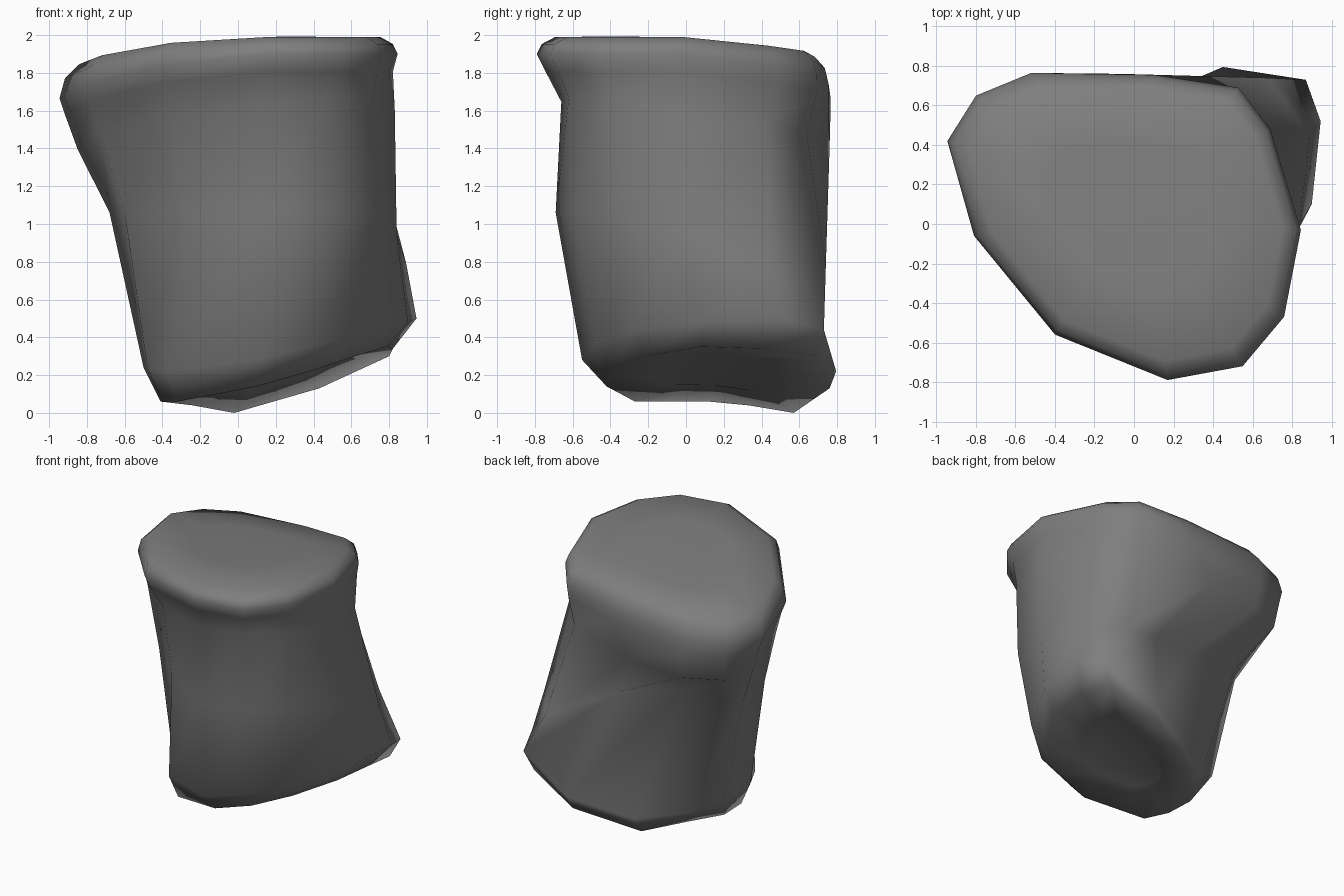
import bpy, bmesh
from mathutils import Vector

if "Cube" in bpy.data.objects:
    bpy.data.objects.remove(bpy.data.objects["Cube"])

# Cross-sections: 12 points each, from the left going round the front
top_rim = ([(-.945, .42), (-.81, -.06), (-.40, -.56), (.17, -.79), (.55, -.72), (.76, -.47),
            (.845, -.03), (.69, .48), (.53, .69), (.10, .755), (-.52, .765), (-.80, .65)],
           lambda x, y: min(1.9, 1.82 + .11 * x - .12 * y))
neck = ([(-.85, .40), (-.73, -.05), (-.35, -.41), (.14, -.66), (.50, -.62), (.71, -.43),
         (.83, -.02), (.70, .42), (.50, .64), (-.06, .76), (-.48, .75), (-.76, .61)],
        lambda x, y: 1.53 + .08 * x - .16 * y)
waist = ([(-.68, .28), (-.60, -.10), (-.29, -.39), (.14, -.69), (.50, -.60), (.72, -.40),
          (.84, .00), (.89, .45), (.68, .74), (.22, .50), (-.22, .36), (-.58, .40)],
         lambda x, y: 1.06 - .3 * max(0, x + y - .45))
foot = [(-.50, .25, .24), (-.48, -.10, .24), (-.37, -.31, .22), (.10, -.55, .28),
        (.43, -.49, .36), (.70, -.28, .44), (.90, .10, .48), (.945, .52, .50),
        (.87, .73, .44), (.45, .795, .22), (.02, .61, .10), (-.30, .37, .14)]
base = [(-.41, .12, .06), (-.40, -.10, .06), (-.32, -.27, .06), (.10, -.42, .14),
        (.38, -.38, .22), (.62, -.22, .30), (.79, .08, .35), (.82, .42, .34),
        (.80, .70, .30), (.43, .76, .13), (-.02, .57, 0), (-.24, .33, .04)]


def lift(section):
    pts, height = section
    return [Vector((x, y, height(x, y))) for x, y in pts]


def inset(ring, factor, dy=0, dz=0):
    c = sum(ring, Vector()) / len(ring)
    return [c + (p - c) * factor + Vector((0, dy, dz)) for p in ring]


def onto_top(ring, amount):
    """Move a ring towards the tilted top surface."""
    for p in ring:
        p.z += (min(1.99, 1.94 + .07 * p.x - .09 * p.y) - p.z) * amount
    return ring


rim = lift(top_rim)
foot = [Vector(p) for p in foot]
base = [Vector(p) for p in base]

# Hollowed underside, tapering body, rounded slab top
rings = [inset(base, .55, dz=.04), base, foot, lift(waist), lift(neck),
         inset(rim, .97, dy=.02, dz=-.09), rim, onto_top(inset(rim, .97), .6),
         onto_top(inset(rim, .89), 1), onto_top(inset(rim, .5), 1.04)]

bm = bmesh.new()
loops = [[bm.verts.new(p) for p in ring] for ring in rings]
n = len(loops[0])
for a, b in zip(loops, loops[1:]):
    for i in range(n):
        j = (i + 1) % n
        bm.faces.new((a[i], a[j], b[j], b[i]))

# Close both ends
bm.faces.new(list(reversed(loops[0])))
bm.faces.new(loops[-1])
bmesh.ops.recalc_face_normals(bm, faces=bm.faces)
for f in bm.faces:
    f.smooth = True

mesh = bpy.data.meshes.new("bone_block")
bm.to_mesh(mesh)
bm.free()
obj = bpy.data.objects.new("bone_block", mesh)
bpy.context.collection.objects.link(obj)

# Dark grey surface
mat = bpy.data.materials.new("dark_grey")
mat.diffuse_color = (.21, .21, .21, 1)
mat.use_nodes = True
mat.node_tree.nodes["Principled BSDF"].inputs["Base Color"].default_value = mat.diffuse_color
mesh.materials.append(mat)
